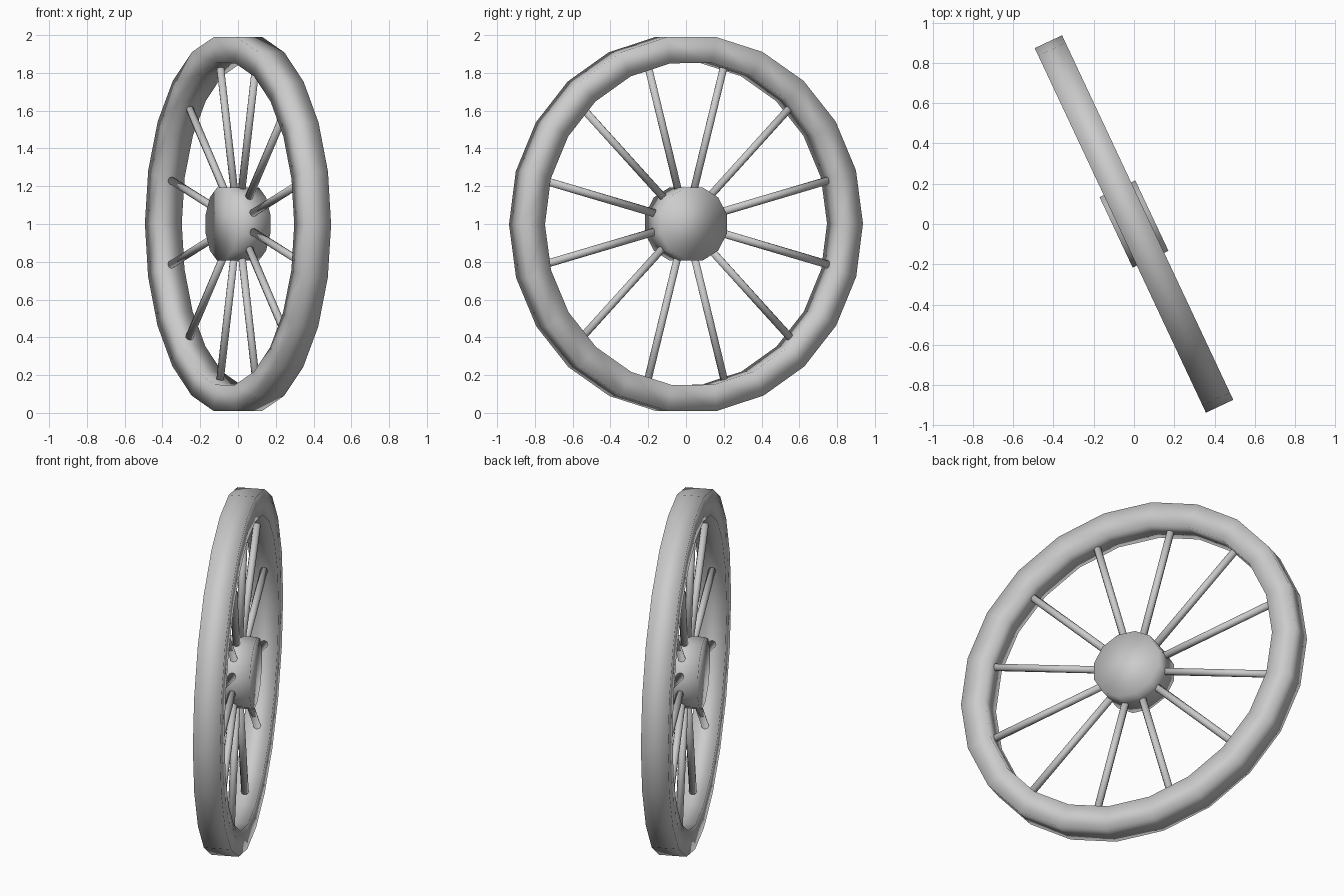
import bpy, bmesh, math
from mathutils import Matrix, Vector

cube = bpy.data.objects.get("Cube")
if cube:
    bpy.data.objects.remove(cube, do_unlink=True)

grey = bpy.data.materials.new("plain grey")
grey.use_nodes = True
COLOUR = (0.6, 0.6, 0.6, 1)
grey.diffuse_color = COLOUR
grey.node_tree.nodes["Principled BSDF"].inputs["Base Color"].default_value = COLOUR

# Wheel frame: local x is the axle, y and z span the wheel
TURN = math.atan2(0.425, 0.905)
FRAME = Matrix.Translation((0, 0, 1)) @ Matrix.Rotation(TURN, 4, "Z")


def finish(name, bm):
    bmesh.ops.recalc_face_normals(bm, faces=bm.faces)
    for face in bm.faces:
        face.smooth = True
    mesh = bpy.data.meshes.new(name)
    bm.to_mesh(mesh)
    bm.free()
    mesh.materials.append(grey)
    obj = bpy.data.objects.new(name, mesh)
    obj.matrix_world = FRAME
    bpy.context.collection.objects.link(obj)
    return obj


def lathe(name, profile, sides, phase, closed):
    """Turn an (axle position, radius) profile around the axle."""
    bm = bmesh.new()
    rings = []
    for i in range(sides):
        a = phase + math.tau * i / sides
        rings.append([bm.verts.new((x, r * math.sin(a), r * math.cos(a)))
                      for x, r in profile])
    count = len(profile)
    for i, ring in enumerate(rings):
        following = rings[(i + 1) % sides]
        for j in range(count if closed else count - 1):
            k = (j + 1) % count
            bm.faces.new((ring[j], ring[k], following[k], following[j]))
    if not closed:
        bm.faces.new([ring[0] for ring in rings])
        bm.faces.new([ring[-1] for ring in rings])
    return finish(name, bm)


# Square-section rim with soft shading
W, OUTER, INNER = 0.075, 1.0, 0.86
lathe("rim", [(-W, OUTER), (W, OUTER), (W, INNER), (-W, INNER)],
      22, math.radians(8), True)

# Short drum hub
lathe("hub", [(-0.098, 0.2), (0.098, 0.2)], 12, math.radians(15), False)

# Twelve thin spokes from inside the hub to inside the rim
START, END = 0.16, 0.875
for n in range(12):
    bm = bmesh.new()
    bmesh.ops.create_cone(bm, cap_ends=True, segments=8, radius1=0.021,
                          radius2=0.021, depth=END - START)
    angle = math.radians(15 + 30 * n)
    place = (Matrix.Translation((0, 0, 0.008)) @ Matrix.Rotation(angle, 4, "X")
             @ Matrix.Translation(Vector((0, 0, (START + END) / 2))))
    bmesh.ops.transform(bm, matrix=place, verts=bm.verts)
    finish(f"spoke_{n + 1}", bm)
